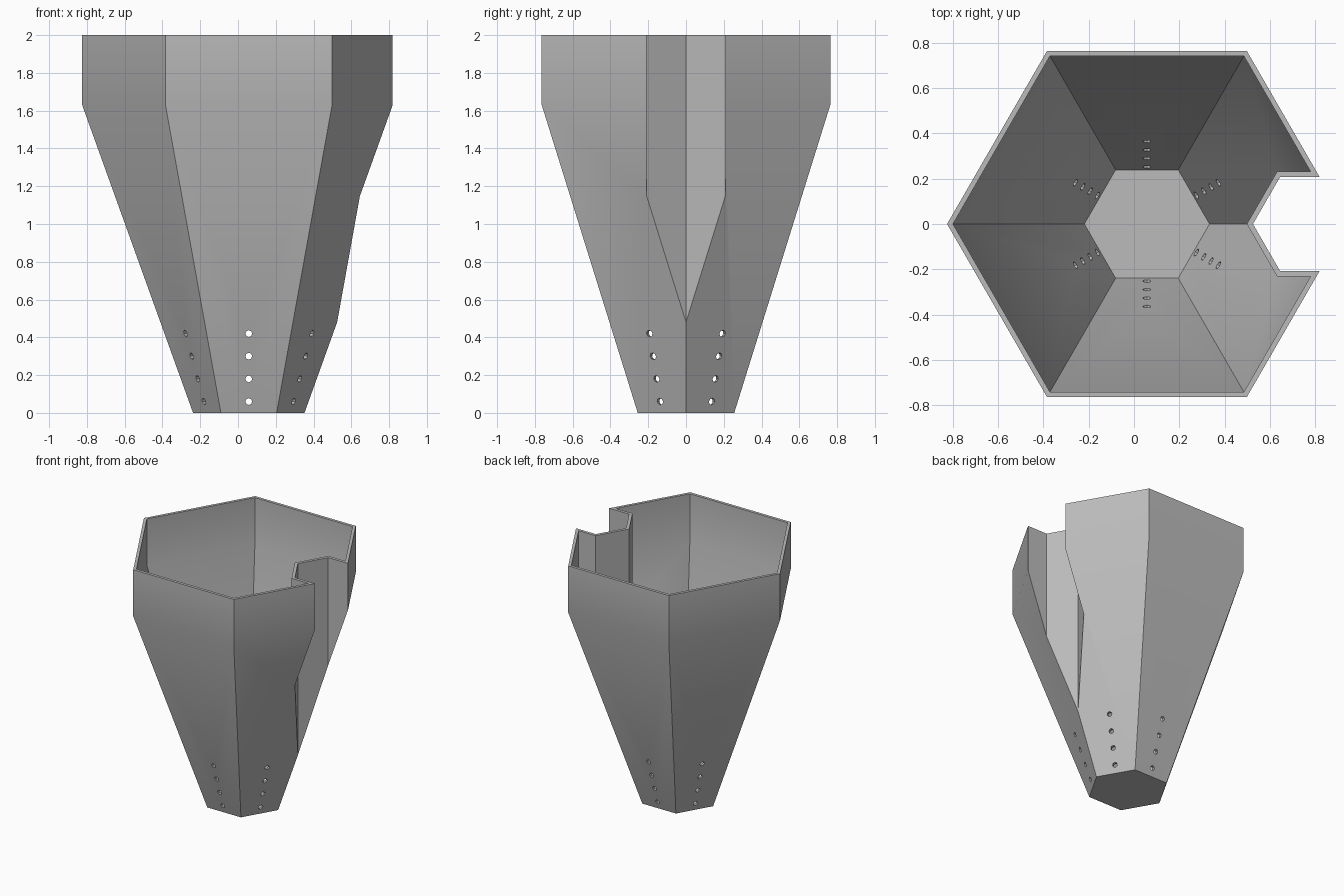
import bpy, bmesh
from math import cos, sin, pi, radians
from mathutils import Matrix, Vector

old = bpy.data.objects.get("Cube")
if old:
    bpy.data.objects.remove(old, do_unlink=True)

CX = 0.057          # axis of the hexagonal body
NOTCH_X = 0.765     # axis of the corner notch
R_BASE, R_TOP, Z_BEND = 0.295, 0.882, 1.63
WALL, FLOOR = 0.026, 0.02
SLOPE = (R_TOP - R_BASE) / Z_BEND


def finish(bm, name):
    bmesh.ops.recalc_face_normals(bm, faces=bm.faces)
    mesh = bpy.data.meshes.new(name)
    bm.to_mesh(mesh)
    bm.free()
    ob = bpy.data.objects.new(name, mesh)
    bpy.context.collection.objects.link(ob)
    return ob


def hex_loft(name, cx, profile):
    """Closed six-sided solid from (radius, height) pairs."""
    bm = bmesh.new()
    rings = [[bm.verts.new((cx + r * cos(i * pi / 3), r * sin(i * pi / 3), z))
              for i in range(6)] for r, z in profile]
    for a, b in zip(rings, rings[1:]):
        for i in range(6):
            j = (i + 1) % 6
            bm.faces.new((a[i], a[j], b[j], b[i]))
    bm.faces.new(rings[0][::-1])
    bm.faces.new(rings[-1])
    return finish(bm, name)


def cut(target, cutter):
    """Subtract the cutter and remove it."""
    mod = target.modifiers.new("cut", 'BOOLEAN')
    mod.operation = 'DIFFERENCE'
    mod.solver = 'EXACT'
    mod.object = cutter
    bpy.context.view_layer.update()
    graph = bpy.context.evaluated_depsgraph_get()
    mesh = bpy.data.meshes.new_from_object(target.evaluated_get(graph))
    target.modifiers.clear()
    target.data = mesh
    bpy.data.objects.remove(cutter, do_unlink=True)


# Outer body with a notch in its left corner
planter = hex_loft("planter", CX, [(R_BASE, 0), (R_TOP, Z_BEND), (R_TOP, 2)])
cut(planter, hex_loft("notch_cutter", NOTCH_X, [(0.24, -0.1), (0.24, 2.1)]))

# Cavity, following the notch at wall thickness
cavity = hex_loft("cavity_cutter", CX, [
    (R_BASE - WALL + SLOPE * FLOOR, FLOOR),
    (R_TOP - WALL, Z_BEND), (R_TOP - WALL, 2.1)])
cut(cavity, hex_loft("notch_wall_cutter", NOTCH_X, [(0.267, -0.1), (0.267, 2.2)]))
cut(planter, cavity)

# Drain holes: a column of four in each side
bm = bmesh.new()
for side in range(6):
    turn = radians(30 + 60 * side)
    out = Vector((cos(turn), sin(turn), 0))
    for row in range(4):
        z = 0.06 + 0.12 * row
        reach = (R_BASE + SLOPE * z) * cos(pi / 6)
        place = (Matrix.Translation(Vector((CX, 0, z)) + out * reach)
                 @ Matrix.Rotation(turn, 4, 'Z') @ Matrix.Rotation(pi / 2, 4, 'Y'))
        bmesh.ops.create_cone(bm, cap_ends=True, segments=8, radius1=0.018,
                              radius2=0.018, depth=0.12, matrix=place)
cut(planter, finish(bm, "drain_hole_cutter"))

# Plain grey finish
grey = bpy.data.materials.new("light grey")
grey.use_nodes = True
colour = (0.5, 0.5, 0.5, 1)
grey.diffuse_color = colour
grey.node_tree.nodes["Principled BSDF"].inputs["Base Color"].default_value = colour
planter.data.materials.clear()
planter.data.materials.append(grey)
for p in planter.data.polygons:
    p.material_index = 0

# Soft bend below the rim, crisp corners elsewhere
bpy.ops.object.select_all(action='DESELECT')
planter.select_set(True)
bpy.context.view_layer.objects.active = planter
bpy.ops.object.shade_smooth_by_angle(angle=radians(30))
